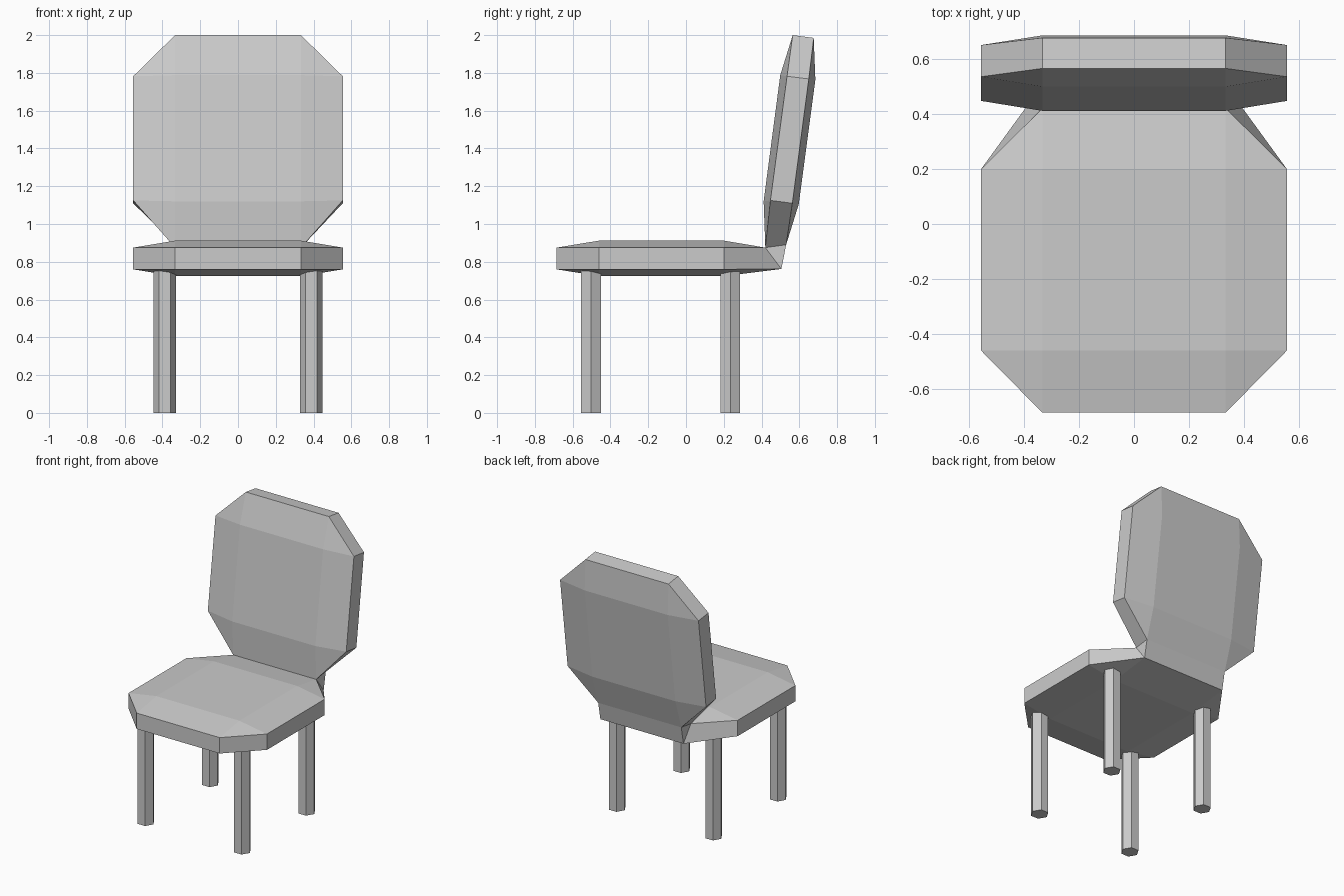
import bpy, bmesh
from math import cos, sin, pi

if "Cube" in bpy.data.objects:
    bpy.data.objects.remove(bpy.data.objects["Cube"])

XS = (-0.555, -0.333, 0.333, 0.555)
RING = [(0, 1), (0, 2), (1, 3), (2, 3), (3, 2), (3, 1), (2, 0), (1, 0)]


def finish(bm, name):
    bmesh.ops.recalc_face_normals(bm, faces=bm.faces[:])
    me = bpy.data.meshes.new(name)
    bm.to_mesh(me)
    bm.free()
    ob = bpy.data.objects.new(name, me)
    bpy.context.collection.objects.link(ob)
    return ob


def cushion(name, shell_a, shell_b):
    """Octagonal pillow. Each shell has four rows of (rim, middle) y,z points."""
    bm = bmesh.new()
    grids = []
    for rows in (shell_a, shell_b):
        g = {}
        for r, (rim, mid) in enumerate(rows):
            for c, x in enumerate(XS):
                if r in (0, 3) and c in (0, 3):
                    continue  # cut corner
                y, z = rim if c in (0, 3) else mid
                g[r, c] = bm.verts.new((x, y, z))
        for r in range(3):
            for c in range(3):
                keys = [(r, c), (r, c + 1), (r + 1, c + 1), (r + 1, c)]
                bm.faces.new([g[k] for k in keys if k in g])
        grids.append(g)
    a, b = grids
    for k, n in zip(RING, RING[1:] + RING[:1]):
        bm.faces.new((a[k], a[n], b[n], b[k]))
    return finish(bm, name)


def prism(name, base, offset):
    """Extrude a closed outline by an offset."""
    bm = bmesh.new()
    f = bm.faces.new([bm.verts.new(p) for p in base])
    ext = bmesh.ops.extrude_face_region(bm, geom=[f], use_keep_orig=True)
    bmesh.ops.translate(bm, vec=offset,
                        verts=[v for v in ext["geom"] if isinstance(v, bmesh.types.BMVert)])
    return finish(bm, name)


# Seat: top shell, bottom shell, front to back
cushion("seat",
        [(None, (-0.685, 0.875)), ((-0.46, 0.875), (-0.46, 0.912)),
         ((0.2, 0.875), (0.2, 0.912)), (None, (0.42, 0.875))],
        [(None, (-0.685, 0.76)), ((-0.46, 0.76), (-0.46, 0.724)),
         ((0.2, 0.76), (0.2, 0.724)), (None, (0.505, 0.762))])

# Backrest: front shell, rear shell, bottom to top
cushion("backrest",
        [(None, (0.42, 0.875)), ((0.447, 1.125), (0.411, 1.12)),
         ((0.535, 1.782), (0.499, 1.788)), (None, (0.565, 2.0))],
        [(None, (0.53, 0.89)), ((0.563, 1.11), (0.597, 1.105)),
         ((0.65, 1.768), (0.685, 1.764)), (None, (0.676, 1.985))])

# Wedge joining seat and backrest
prism("back_joint",
      [(-0.333, 0.42, 0.875), (-0.333, 0.505, 0.762), (-0.333, 0.53, 0.89)],
      (0.666, 0, 0))

# Hexagonal legs
for row, y in (("front", -0.503), ("rear", 0.235)):
    for side, x in (("left", -0.387), ("right", 0.387)):
        hexagon = [(x + 0.06 * cos(i * pi / 3), y + 0.06 * sin(i * pi / 3), 0)
                   for i in range(6)]
        prism(f"{row}_{side}_leg", hexagon, (0, 0, 0.77))
